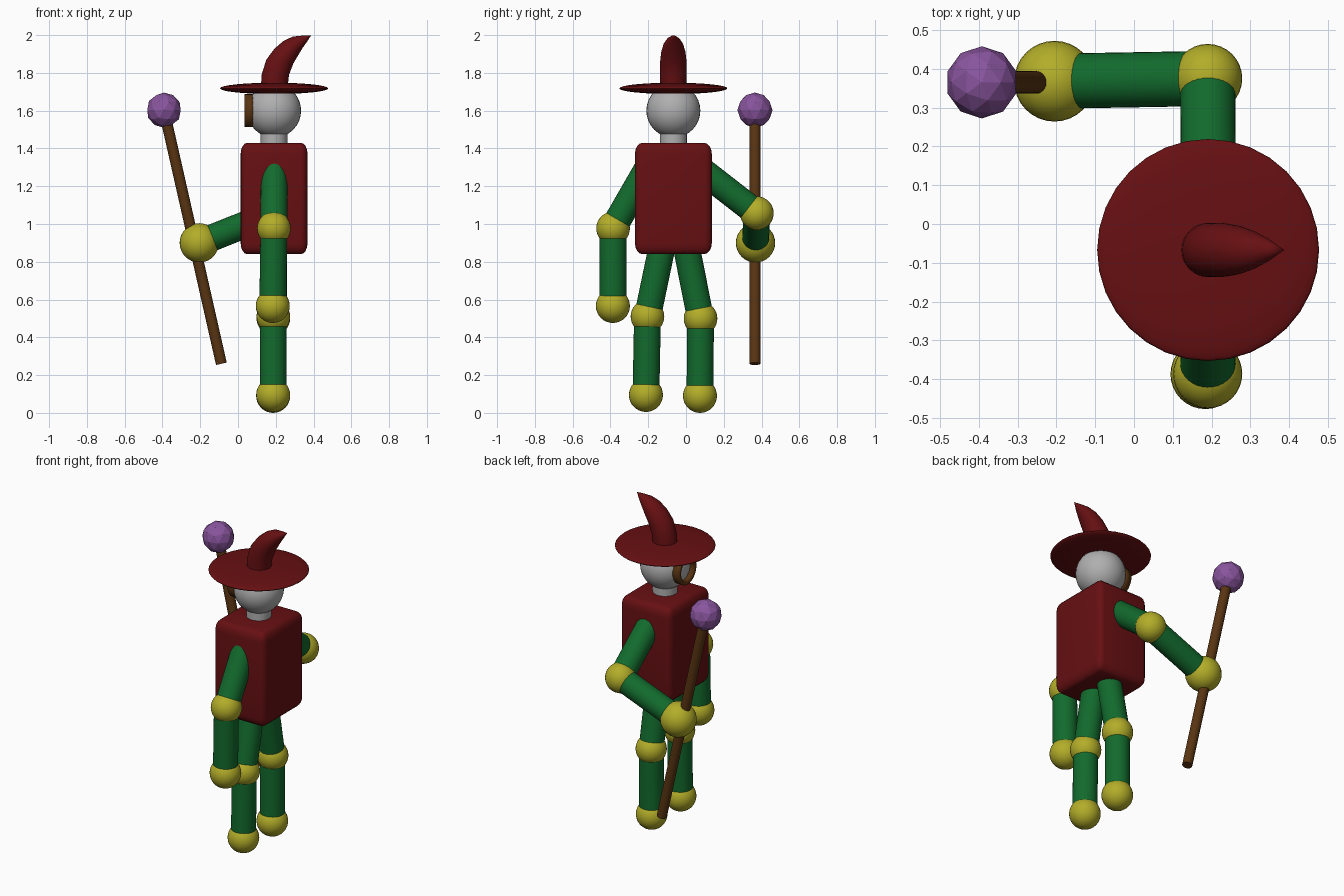
import bpy, bmesh, math
from mathutils import Vector

if "Cube" in bpy.data.objects:
    bpy.data.objects.remove(bpy.data.objects["Cube"])


def material(name, rgb):
    m = bpy.data.materials.new(name)
    m.diffuse_color = (*rgb, 1)
    m.use_nodes = True
    m.node_tree.nodes["Principled BSDF"].inputs["Base Color"].default_value = m.diffuse_color
    return m


RED = material("dark_red", (0.135, 0.005, 0.006))
GREEN = material("green", (0.006, 0.145, 0.026))
YELLOW = material("mustard", (0.45, 0.42, 0.022))
GREY = material("grey", (0.43, 0.43, 0.43))
BROWN = material("brown", (0.1, 0.035, 0.006))
PURPLE = material("purple", (0.25, 0.09, 0.34))


def finish(name, mat, angle=40):
    o = bpy.context.object
    o.name = name
    o.data.materials.append(mat)
    if angle:
        bpy.ops.object.shade_smooth_by_angle(angle=math.radians(angle))
    return o


def ball(name, pos, r, mat, flat=1.0):
    bpy.ops.mesh.primitive_uv_sphere_add(segments=32, ring_count=16, radius=r, location=pos)
    bpy.context.object.scale.z = flat
    return finish(name, mat)


def rod(name, a, b, r, mat, sides=32):
    a, b = Vector(a), Vector(b)
    bpy.ops.mesh.primitive_cylinder_add(vertices=sides, radius=r, depth=(b - a).length,
                                        location=(a + b) / 2)
    bpy.context.object.rotation_euler = (b - a).to_track_quat('Z', 'Y').to_euler()
    return finish(name, mat)


def mesh_object(name, bm, mat):
    me = bpy.data.meshes.new(name)
    bmesh.ops.recalc_face_normals(bm, faces=bm.faces)
    bm.to_mesh(me)
    bm.free()
    o = bpy.data.objects.new(name, me)
    bpy.context.collection.objects.link(o)
    bpy.ops.object.select_all(action='DESELECT')
    o.select_set(True)
    bpy.context.view_layer.objects.active = o
    return finish(name, mat)


CX, CY = 0.191, -0.067

# torso: rounded box, stretched after rounding
bm = bmesh.new()
bmesh.ops.create_cube(bm, size=1)
bmesh.ops.bevel(bm, geom=bm.edges[:], offset=0.1, segments=4, profile=0.5, affect='EDGES')
torso = mesh_object("torso", bm, RED)
torso.location = (CX, CY, 1.135)
torso.scale = (0.354, 0.407, 0.59)

# head, neck and eyepiece
rod("neck", (CX, CY, 1.38), (CX, CY, 1.52), 0.071, GREY)
ball("head", (CX, CY, 1.6), 0.143, GREY)
bpy.ops.mesh.primitive_cylinder_add(vertices=32, radius=0.087, depth=0.055, end_fill_type='NOTHING',
                                    location=(0.063, CY, 1.6), rotation=(0, math.pi / 2, 0))
eyepiece = finish("eyepiece_ring", BROWN)
wall = eyepiece.modifiers.new("wall", 'SOLIDIFY')
wall.thickness, wall.offset = 0.022, -1

# hat brim and bent horn-like crown: (left x, z, right x, z, half width)
ball("hat_brim", (CX, CY, 1.718), 0.286, RED, 0.105)
sections = [(0.120, 1.70, 0.260, 1.70, 0.070), (0.125, 1.79, 0.270, 1.79, 0.070),
            (0.150, 1.87, 0.293, 1.85, 0.070), (0.193, 1.928, 0.320, 1.896, 0.064),
            (0.242, 1.970, 0.342, 1.932, 0.052), (0.290, 1.992, 0.364, 1.963, 0.034),
            (0.345, 1.998, 0.378, 1.985, 0.014)]
bm = bmesh.new()
rings, N = [], 32
for lx, lz, rx, rz, w in sections:
    mid, half = Vector(((lx + rx) / 2, CY, (lz + rz) / 2)), Vector(((rx - lx) / 2, 0, (rz - lz) / 2))
    rings.append([bm.verts.new(mid + half * math.cos(t) + Vector((0, w * math.sin(t), 0)))
                  for t in (2 * math.pi * i / N for i in range(N))])
for p, q in zip(rings, rings[1:]):
    for i in range(N):
        j = (i + 1) % N
        bm.faces.new((p[i], p[j], q[j], q[i]))
tip = bm.verts.new((0.388, CY, 1.999))
for i in range(N):
    bm.faces.new((rings[-1][i], rings[-1][(i + 1) % N], tip))
bm.faces.new(rings[0])
mesh_object("hat_crown", bm, RED)

# limbs: root, middle joint, end joint, end ball radius
limbs = {
    "right_arm": ((0.192, -0.2, 1.3), (0.19, -0.386, 0.977), (0.184, -0.387, 0.566), 0.09),
    "left_arm": ((0.192, 0.03, 1.325), (0.19, 0.375, 1.057), (-0.205, 0.368, 0.9), 0.104),
    "right_leg": ((0.19, -0.112, 0.95), (0.187, -0.204, 0.51), (0.186, -0.212, 0.095), 0.09),
    "left_leg": ((0.19, -0.012, 0.95), (0.187, 0.077, 0.5), (0.186, 0.074, 0.09), 0.09),
}
for name, (root, joint, end, r) in limbs.items():
    rod(name + "_upper", root, joint, 0.071, GREEN)
    rod(name + "_lower", joint, end, 0.071, GREEN)
    ball(name + "_joint", joint, 0.089, YELLOW)
    ball(name + "_end", end, r, YELLOW)

# staff with faceted orb
top, foot = Vector((-0.392, 0.365, 1.603)), Vector((-0.088, 0.365, 0.26))
rod("staff", foot, top, 0.029, BROWN)
bpy.ops.mesh.primitive_ico_sphere_add(subdivisions=2, radius=0.093, location=top)
finish("staff_orb", PURPLE, 0)
